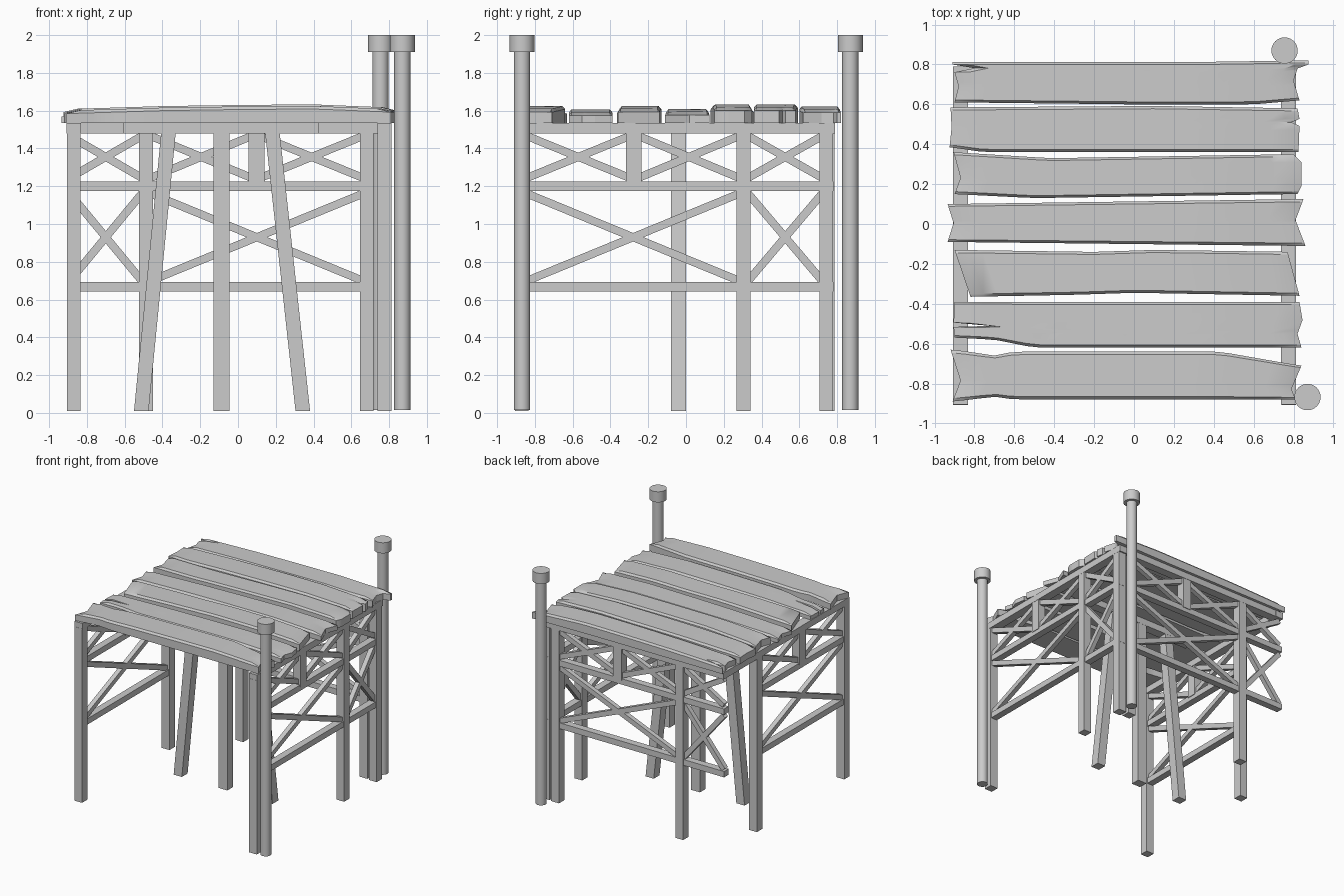
import bpy, bmesh
from mathutils import Vector

if "Cube" in bpy.data.objects:
    bpy.data.objects.remove(bpy.data.objects["Cube"])


def make_object(name, bm):
    bmesh.ops.recalc_face_normals(bm, faces=bm.faces[:])
    me = bpy.data.meshes.new(name)
    bm.to_mesh(me)
    bm.free()
    ob = bpy.data.objects.new(name, me)
    bpy.context.collection.objects.link(ob)
    return ob


def smooth(ob, angle=0.5):
    bpy.ops.object.select_all(action='DESELECT')
    ob.select_set(True)
    bpy.context.view_layer.objects.active = ob
    bpy.ops.object.shade_smooth_by_angle(angle=angle)


def bar(name, p, q, width, depth, normal, level=False):
    """Timber from p to q; depth runs along normal, level keeps the end cuts horizontal."""
    p, q, n = Vector(p), Vector(q), Vector(normal).normalized()
    side = n.cross(Vector((0, 0, 1))) if level else n.cross((q - p).normalized())
    bm = bmesh.new()
    rings = [[bm.verts.new(c + side * a * width / 2 + n * b * depth / 2)
              for a, b in ((-1, -1), (1, -1), (1, 1), (-1, 1))] for c in (p, q)]
    for i in range(4):
        j = (i + 1) % 4
        bm.faces.new((rings[0][i], rings[0][j], rings[1][j], rings[1][i]))
    bm.faces.new(rings[0])
    bm.faces.new(rings[1])
    return make_object(name, bm)


def lerp_list(pts, t):
    """Piecewise linear lookup in (position, value) pairs."""
    if t <= pts[0][0]:
        return pts[0][1]
    for (a, va), (b, vb) in zip(pts, pts[1:]):
        if t <= b:
            return va + (vb - va) * (t - a) / (b - a)
    return pts[-1][1]


# Trestle frames: at(u, z) places a point in the frame's plane
def frame(name, at, normal, posts, short_u, bays, upper_bays, rails, top):
    for u in posts:
        bar(name + "_post", at(u, 0.01), at(u, 1.49), 0.073, 0.073, normal)
    bar(name + "_short_post", at(short_u, 1.21), at(short_u, 1.49), 0.083, 0.07, normal)
    bar(name + "_top_beam", at(top[0], 1.508), at(top[1], 1.508), 0.056, 0.075, normal)
    for z in (1.2, 0.668):
        bar(name + "_rail", at(rails[0], z), at(rails[1], z), 0.05, 0.06, normal)
    levels = [(b, 0.70, 1.16) for b in bays] + [(b, 1.245, 1.465) for b in upper_bays]
    for (a, b), lo, hi in levels:
        bar(name + "_brace", at(a, lo), at(b, hi), 0.042, 0.04, normal)
        bar(name + "_brace", at(a, hi), at(b, lo), 0.042, 0.04, normal)


main, half1, half2 = (-0.84, 0.28), (-0.84, -0.30), (-0.25, 0.28)
end = (0.33, 0.72)
frame("right_frame", lambda u, z: (0.775, u, z), (1, 0, 0), (-0.87, 0.305, 0.742), -0.277,
      [main, end], [half1, half2, end], (-0.87, 0.78), (-0.905, 0.79))
frame("left_frame", lambda u, z: (-0.87, u, z), (1, 0, 0), (-0.87, 0.305), -0.277,
      [main], [half1, half2], (-0.87, 0.33), (-0.905, 0.79))
frame("back_frame", lambda u, z: (u, 0.75, z), (0, 1, 0), (-0.487, 0.682), 0.098,
      [(-0.46, 0.66), (-0.89, -0.51)], [(-0.46, 0.07), (0.12, 0.66), (-0.89, -0.51)],
      (-0.905, 0.69), (-0.905, 0.8))

# Central trestle with splayed legs
mid = -0.04
bar("center_beam", (-0.61, mid, 1.51), (0.43, mid, 1.51), 0.06, 0.08, (0, 1, 0))
bar("center_post", (-0.088, mid, 0.01), (-0.088, mid, 1.49), 0.085, 0.078, (0, 1, 0))
bar("splayed_leg_left", (-0.512, mid, 0.01), (-0.368, mid, 1.485), 0.077, 0.078, (0, 1, 0), True)
bar("splayed_leg_right", (0.343, mid, 0.01), (0.182, mid, 1.485), 0.077, 0.078, (0, 1, 0), True)

# Mooring poles with caps
for x, y in ((0.87, -0.868), (0.755, 0.87)):
    for nm, r, z0, z1 in (("mooring_pole", 0.043, 0.015, 1.92), ("pole_cap", 0.066, 1.91, 2.0)):
        bpy.ops.mesh.primitive_cylinder_add(vertices=32, radius=r, depth=z1 - z0,
                                            location=(x, y, (z0 + z1) / 2))
        bpy.context.object.name = nm
        smooth(bpy.context.object)


# Worn deck planks: front/back edges as (x, y), ends as (fraction across, x), top as height
def plank(name, front, back, left, right, height):
    ss = sorted({0, 0.06, 0.94, 1} | {p[0] for p in left} | {p[0] for p in right})
    n = 24
    bow = [(-0.92, -0.022), (-0.4, -0.006), (0, 0), (0.4, 0.003), (0.82, -0.014)]
    bm = bmesh.new()
    top, bot = [], []
    for i in range(n + 1):
        t = i / n
        trow, brow = [], []
        for s in ss:
            xl, xr = lerp_list(left, s), lerp_list(right, s)
            x = xl + (xr - xl) * t
            yf, yb = lerp_list(front, x), lerp_list(back, x)
            edge = s in (0, 1) or i in (0, n)
            z = height + lerp_list(bow, x) - (0.016 if edge else 0)
            y = yf + (yb - yf) * s
            trow.append(bm.verts.new((x, y, z)))
            brow.append(bm.verts.new((x, y, 1.536)))
        top.append(trow)
        bot.append(brow)
    m = len(ss) - 1
    for i in range(n):
        for j in range(m):
            for g in (top, bot):
                bm.faces.new((g[i][j], g[i + 1][j], g[i + 1][j + 1], g[i][j + 1]))
        for j in (0, m):
            bm.faces.new((top[i][j], top[i + 1][j], bot[i + 1][j], bot[i][j]))
    for i in (0, n):
        for j in range(m):
            bm.faces.new((top[i][j], top[i][j + 1], bot[i][j + 1], bot[i][j]))
    smooth(make_object(name, bm))


plank("plank_1", [(-0.9, -0.89), (-0.7, -0.866), (-0.6, -0.88), (0.8, -0.88)],
      [(-0.9, -0.63), (-0.7, -0.66), (-0.6, -0.64), (0.43, -0.64), (0.83, -0.71)],
      [(0, -0.91), (0.4, -0.87), (1, -0.92)], [(0, 0.81), (0.3, 0.79), (1, 0.84)], 1.622)
plank("plank_2", [(-0.9, -0.57), (-0.7, -0.58), (-0.5, -0.62), (0.83, -0.62)],
      [(-0.9, -0.39), (0.83, -0.39)],
      [(0, -0.9), (0.3, -0.905), (0.36, -0.72), (0.42, -0.905), (1, -0.9)],
      [(0, 0.84), (0.3, 0.82), (0.6, 0.845), (1, 0.83)], 1.604)
plank("plank_3", [(-0.82, -0.365), (-0.3, -0.355), (0, -0.345), (0.83, -0.36)],
      [(-0.9, -0.13), (-0.2, -0.14), (0.1, -0.13), (0.8, -0.14)],
      [(0, -0.82), (1, -0.9)], [(0, 0.83), (1, 0.77)], 1.622)
plank("plank_4", [(-0.93, -0.09), (0.85, -0.11)], [(-0.93, 0.10), (0.85, 0.125)],
      [(0, -0.935), (0.5, -0.905), (1, -0.935)], [(0, 0.86), (0.55, 0.81), (1, 0.85)], 1.606)
plank("plank_5", [(-0.9, 0.15), (-0.5, 0.13), (0.8, 0.15)],
      [(-0.9, 0.36), (-0.42, 0.33), (0.8, 0.35)],
      [(0, -0.9), (0.4, -0.87), (1, -0.905)], [(0, 0.82), (0.2, 0.84), (0.8, 0.84), (1, 0.8)], 1.63)
plank("plank_6", [(-0.92, 0.385), (-0.75, 0.36), (0.83, 0.36)],
      [(-0.92, 0.585), (0.1, 0.592), (0.83, 0.58)],
      [(0, -0.925), (0.5, -0.915), (1, -0.92)],
      [(0, 0.825), (0.6, 0.83), (0.68, 0.79), (0.76, 0.83), (1, 0.82)], 1.63)
plank("plank_7", [(-0.9, 0.61), (0, 0.6), (0.6, 0.6), (0.83, 0.62)],
      [(-0.9, 0.812), (0.3, 0.812), (0.83, 0.82)],
      [(0, -0.9), (0.4, -0.88), (0.75, -0.9), (0.85, -0.8), (0.94, -0.91), (1, -0.91)],
      [(0, 0.83), (0.5, 0.8), (0.8, 0.82), (0.9, 0.875), (1, 0.875)], 1.62)
